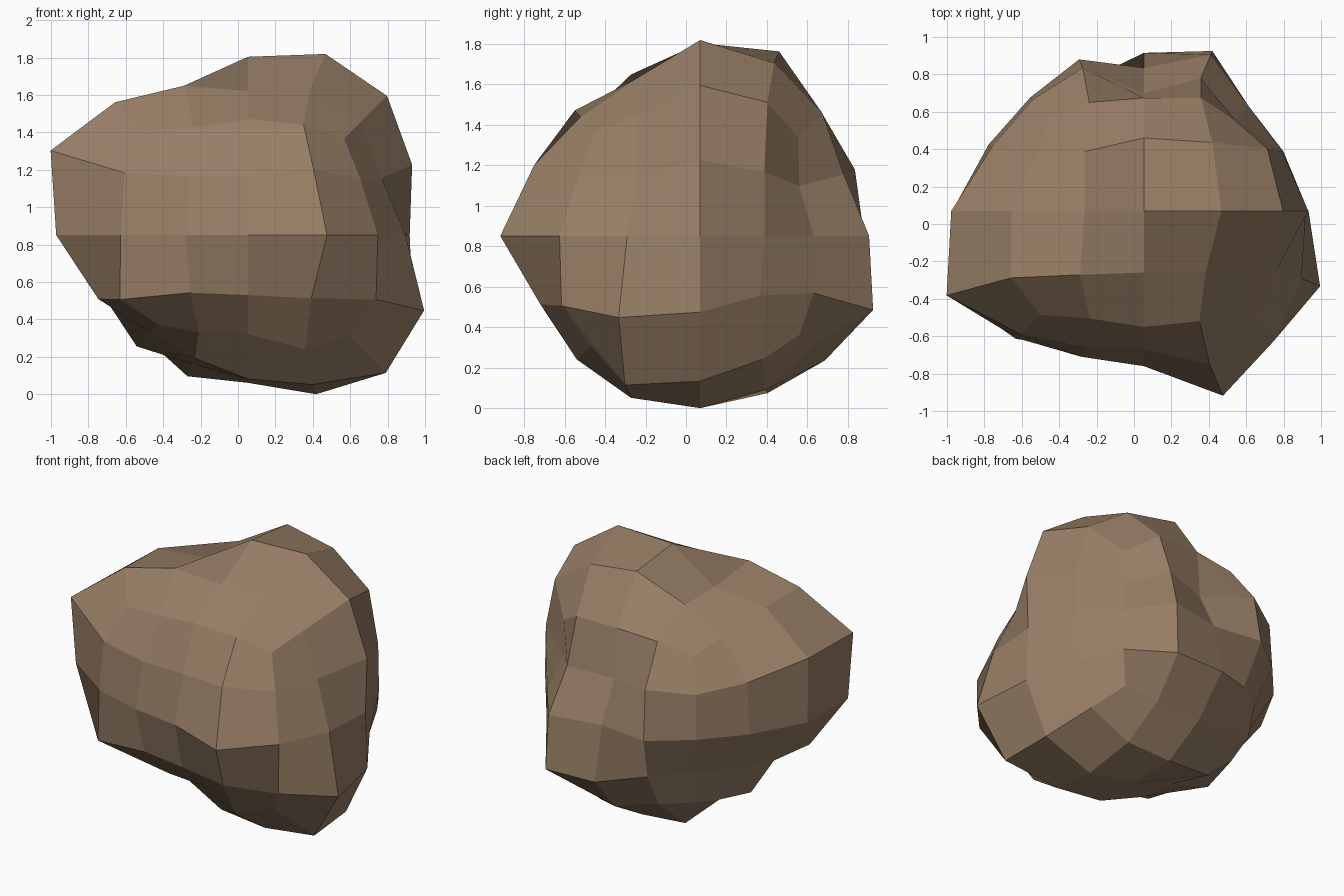
import bpy, bmesh
from mathutils import Vector

# Rock: a 4x4x4 gridded cube, rounded, with a bulge factor per grid point.
CENTRE = Vector((0.053, 0.07, 0.851))

# Bulge per layer (bottom to top); in a layer front to back, left to right.
BULGE = [
    # bottom
    .48, .52, .53, .61, .54,  .52, .66, .77, .80, .737,
    .595, .69, .79, .851, .718,  .55, .755, .777, .76, .61,
    .50, .55, .616, .55, .49,
    # lower ring
    .685, .72, .75, .79, .685,  .80, .942,  .77, .88,  .68, .69,
    .53, .70, .845, .855, .56,
    # middle ring
    .68, .78, .83, .988, .695,  1.025, .843,  1.025, .865,  .83, .745,
    .607, .81, .765, .835, .56,
    # upper ring
    .66, .73, .74, .82, .60,  1.055, .715,  1.03, .878,  .81, .74,
    .595, .765, .63, .71, .49,
    # top
    .555, .575, .62, .59, .515,  .71, .798, .77, .77, .61,
    .707, .74, .953, .968, .744,  .58, .74, .912, .855, .66,
    .51, .58, .604, .605, .485,
]


def rounded(p):
    """Ray through a grid point, spaced as on a rounded cube."""
    on_edge = sum(abs(c) == 2 for c in p) == 2
    step = 0.504 if on_edge else 0.428
    size = {0: 0.0, 1: step, 2: 1.0}
    return Vector([size[abs(c)] * (1 if c > 0 else -1) for c in p])


bm = bmesh.new()
bmesh.ops.create_cube(bm, size=4)
bmesh.ops.subdivide_edges(bm, edges=bm.edges[:], cuts=3, use_grid_fill=True)

grid = {v: tuple(round(c) for c in v.co) for v in bm.verts}
ordered = sorted(bm.verts, key=lambda v: grid[v][::-1])
for v, bulge in zip(ordered, BULGE):
    v.co = CENTRE + rounded(grid[v]) * bulge
bmesh.ops.recalc_face_normals(bm, faces=bm.faces[:])

mesh = bpy.data.meshes.new("rock")
bm.to_mesh(mesh)
bm.free()
mesh.shade_flat()

stone = bpy.data.materials.new("brown stone")
stone.diffuse_color = (0.31, 0.208, 0.132, 1)
mesh.materials.append(stone)

rock = bpy.data.objects.new("rock", mesh)
bpy.context.collection.objects.link(rock)
